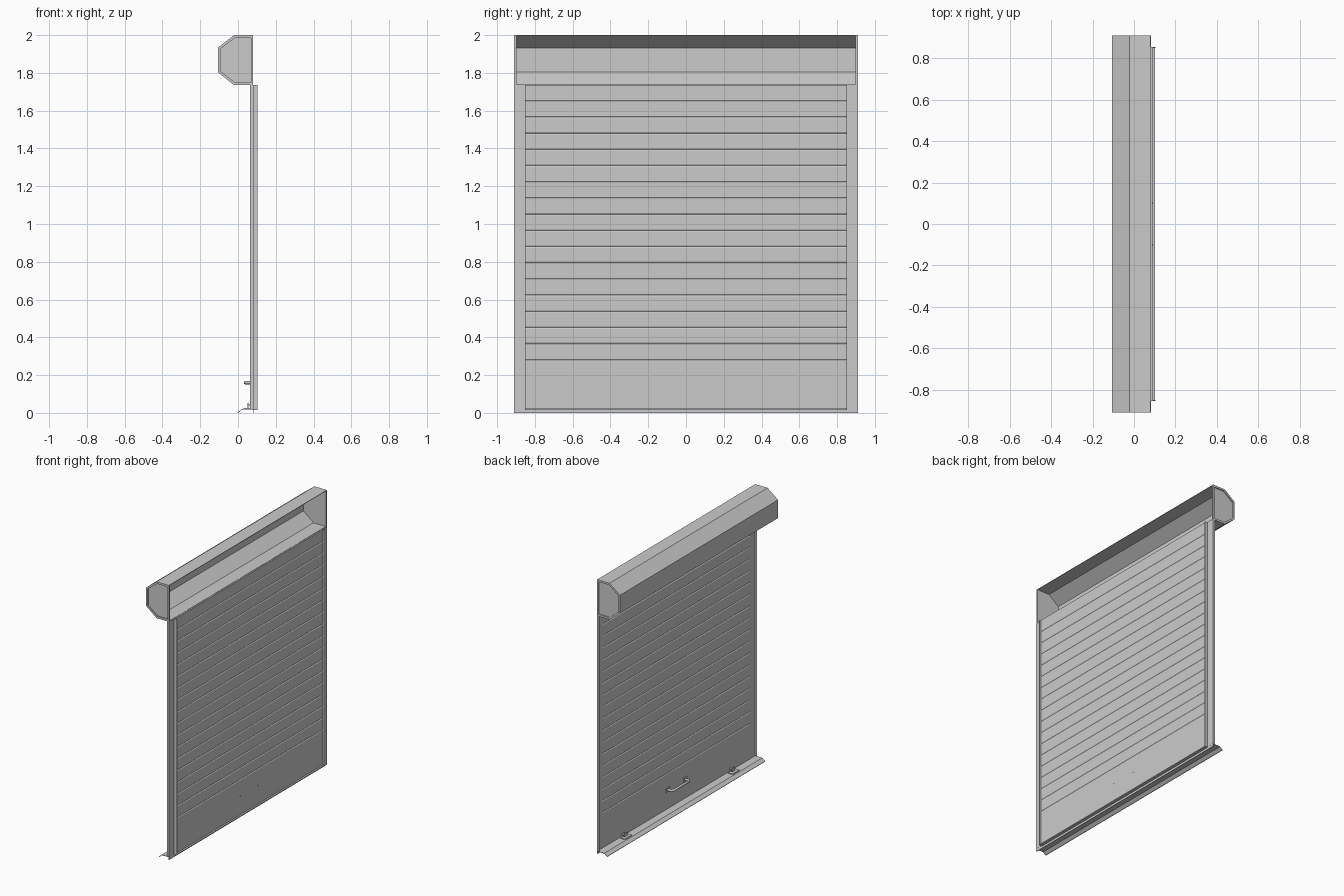
import bpy, bmesh, math

if "Cube" in bpy.data.objects:
    bpy.data.objects.remove(bpy.data.objects["Cube"])

def new_object(name, verts, faces):
    me = bpy.data.meshes.new(name)
    me.from_pydata(verts, [], faces)
    bm = bmesh.new()
    bm.from_mesh(me)
    bmesh.ops.recalc_face_normals(bm, faces=bm.faces)
    bm.to_mesh(me)
    bm.free()
    ob = bpy.data.objects.new(name, me)
    bpy.context.collection.objects.link(ob)
    return ob

def extrude(name, pts, y0, y1):
    """Closed x-z profile extruded along y."""
    n = len(pts)
    verts = [(x, y, z) for y in (y0, y1) for x, z in pts]
    faces = [(i, (i + 1) % n, n + (i + 1) % n, n + i) for i in range(n)]
    faces += [tuple(range(n)), tuple(range(2 * n - 1, n - 1, -1))]
    return new_object(name, verts, faces)

def sheet(name, verts, faces, t, offset=0):
    ob = new_object(name, verts, faces)
    m = ob.modifiers.new("thickness", 'SOLIDIFY')
    m.thickness, m.offset = t, offset
    m.use_even_offset = True
    return ob

def strip(name, pts, y0, y1, t):
    """Open x-z profile swept along y as thin sheet metal."""
    n = len(pts)
    verts = [(x, y, z) for y in (y0, y1) for x, z in pts]
    return sheet(name, verts, [(i, i + 1, n + i + 1, n + i) for i in range(n - 1)], t)

def box(name, x0, x1, y0, y1, z0, z1):
    return extrude(name, [(x0, z0), (x1, z0), (x1, z1), (x0, z1)], y0, y1)

# Roller housing, open on the +x side
shell = [(0.08, 1.998), (-0.02, 1.998), (-0.103, 1.934), (-0.103, 1.803),
         (-0.02, 1.737), (0.08, 1.737)]
strip("roller_housing", shell, -0.908, 0.908, 0.004)

# Housing end caps: raised rim around a recessed plate
outer = [(0.08, 2.0), (-0.02, 2.0), (-0.105, 1.935), (-0.105, 1.802),
         (-0.02, 1.735), (0.08, 1.735)]
inner = [(0.068, 1.986), (-0.015, 1.986), (-0.092, 1.928), (-0.092, 1.808),
         (-0.015, 1.749), (0.068, 1.749)]
for s, side in ((-1, "near"), (1, "far")):
    extrude("end_plate_" + side, inner, s * 0.898, s * 0.902)
    n = len(outer)
    verts = [(x, s * y, z) for y in (0.898, 0.91) for ring in (outer, inner) for x, z in ring]
    faces = []
    for i in range(n):
        j = (i + 1) % n
        for a, b in ((0, 1), (1, 3), (3, 2), (2, 0)):
            faces.append((a * n + i, a * n + j, b * n + j, b * n + i))
    new_object("end_rim_" + side, verts, faces)

# Guide rails: stepped sheet section running up each side
rail = [(0.063, 0.908), (0.081, 0.908), (0.081, 0.852), (0.104, 0.852)]
for s, side in ((-1, "near"), (1, "far")):
    verts = [(x, s * y, z) for z in (0.02, 1.735) for x, y in rail]
    sheet("guide_rail_" + side, verts, [(i, i + 1, i + 5, i + 4) for i in range(3)], 0.003)

# Slatted curtain: one profile with a groove at every joint
count, bottom, top = 17, 0.28, 1.737
pitch = (top - bottom) / count
front, back = [(0.09, 0.02)], [(0.078, 0.02)]
for k in range(count):
    z = bottom + k * pitch
    front += [(0.09, z - 0.006), (0.086, z), (0.09, z + 0.006)]
    back += [(0.078, z - 0.006), (0.082, z), (0.078, z + 0.006)]
front.append((0.09, top))
back.append((0.078, top))
n = len(front)
verts = [(x, y, z) for y in (-0.85, 0.85) for x, z in front + back]
faces = []
for i in range(n - 1):
    a, b = i, n + i
    faces += [(a, a + 1, 2 * n + a + 1, 2 * n + a), (b, b + 1, 2 * n + b + 1, 2 * n + b),
              (a, a + 1, b + 1, b), (2 * n + a, 2 * n + a + 1, 2 * n + b + 1, 2 * n + b)]
for a, b in ((0, n), (n - 1, 2 * n - 1)):
    faces.append((a, b, 2 * n + b, 2 * n + a))
new_object("slat_curtain", verts, faces)

# Sill with a turned-down lip, and the curtain's bottom bar
strip("sill", [(0.08, 0.02), (0.022, 0.02), (0.0, 0.002), (0.0, 0.0)], -0.91, 0.91, 0.003)
box("bottom_bar", 0.078, 0.102, -0.852, 0.852, 0.016, 0.023)
strip("sill_lip", [(0.08, 0.0), (0.08, 0.02)], -0.91, 0.91, 0.003)

# Latches standing on the sill
for s, side in ((-1, "near"), (1, "far")):
    y = s * 0.62
    box("latch_base_" + side, 0.03, 0.066, y - 0.04, y + 0.04, 0.021, 0.027)
    box("latch_upright_" + side, 0.05, 0.056, y - 0.018, y + 0.018, 0.025, 0.052)
    box("latch_bolt_" + side, 0.052, 0.08, y - 0.012, y + 0.012, 0.036, 0.044)

# Lift handle: bent bar with mounting feet
path = [(0.078, -0.1), (0.05, -0.098), (0.039, -0.085), (0.039, 0.085), (0.05, 0.098), (0.078, 0.1)]
cu = bpy.data.curves.new("lift_handle", 'CURVE')
cu.dimensions = '3D'
cu.bevel_depth = 0.009
cu.bevel_resolution = 2
cu.use_fill_caps = True
sp = cu.splines.new('POLY')
sp.points.add(len(path) - 1)
for p, (x, y) in zip(sp.points, path):
    p.co = (x, y, 0.16, 1)
bpy.context.collection.objects.link(bpy.data.objects.new("lift_handle", cu))
for s, side in ((-1, "near"), (1, "far")):
    box("handle_foot_" + side, 0.073, 0.079, s * 0.1 - 0.02, s * 0.1 + 0.02, 0.145, 0.175)
    bpy.ops.mesh.primitive_cylinder_add(vertices=8, radius=0.004, depth=0.016,
                                        location=(0.084, s * 0.1, 0.16),
                                        rotation=(0, math.pi / 2, 0))
    bpy.context.object.name = "handle_screw_" + side
